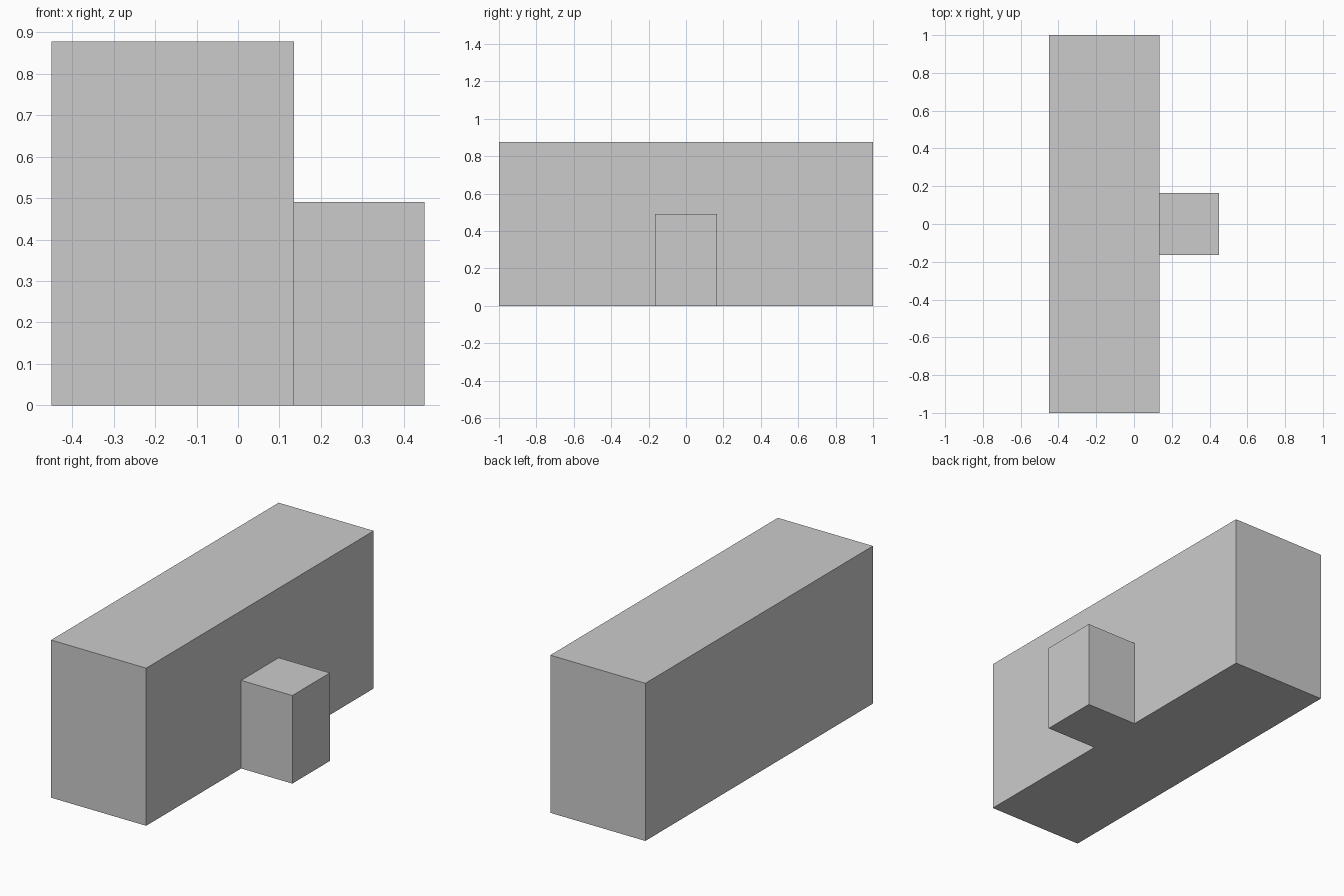
import bpy

# Remove the default object
cube = bpy.data.objects.get("Cube")
if cube:
    bpy.data.objects.remove(cube, do_unlink=True)

# Single plain material
grey = bpy.data.materials.new("light_grey")
grey.use_nodes = True
colour = (0.6, 0.6, 0.6, 1)
grey.diffuse_color = colour
grey.node_tree.nodes["Principled BSDF"].inputs["Base Color"].default_value = colour


def box(name, x0, x1, depth, height):
    """Box standing on the ground, centred on y = 0."""
    bpy.ops.mesh.primitive_cube_add(size=1, location=((x0 + x1) / 2, 0, height / 2))
    obj = bpy.context.object
    obj.name = obj.data.name = name
    obj.scale = (x1 - x0, depth, height)
    bpy.ops.object.transform_apply(location=True, rotation=False, scale=True)
    obj.data.materials.append(grey)
    return obj


# Long main block and the small porch running into its side
porch = box("porch", 0.0, 0.45, 0.33, 0.49)
building = box("building", -0.45, 0.135, 2.0, 0.877)

# Merge into one closed shell
union = building.modifiers.new("join_porch", "BOOLEAN")
union.operation = "UNION"
union.solver = "EXACT"
union.object = porch
bpy.ops.object.modifier_apply(modifier=union.name)
bpy.data.objects.remove(porch, do_unlink=True)
